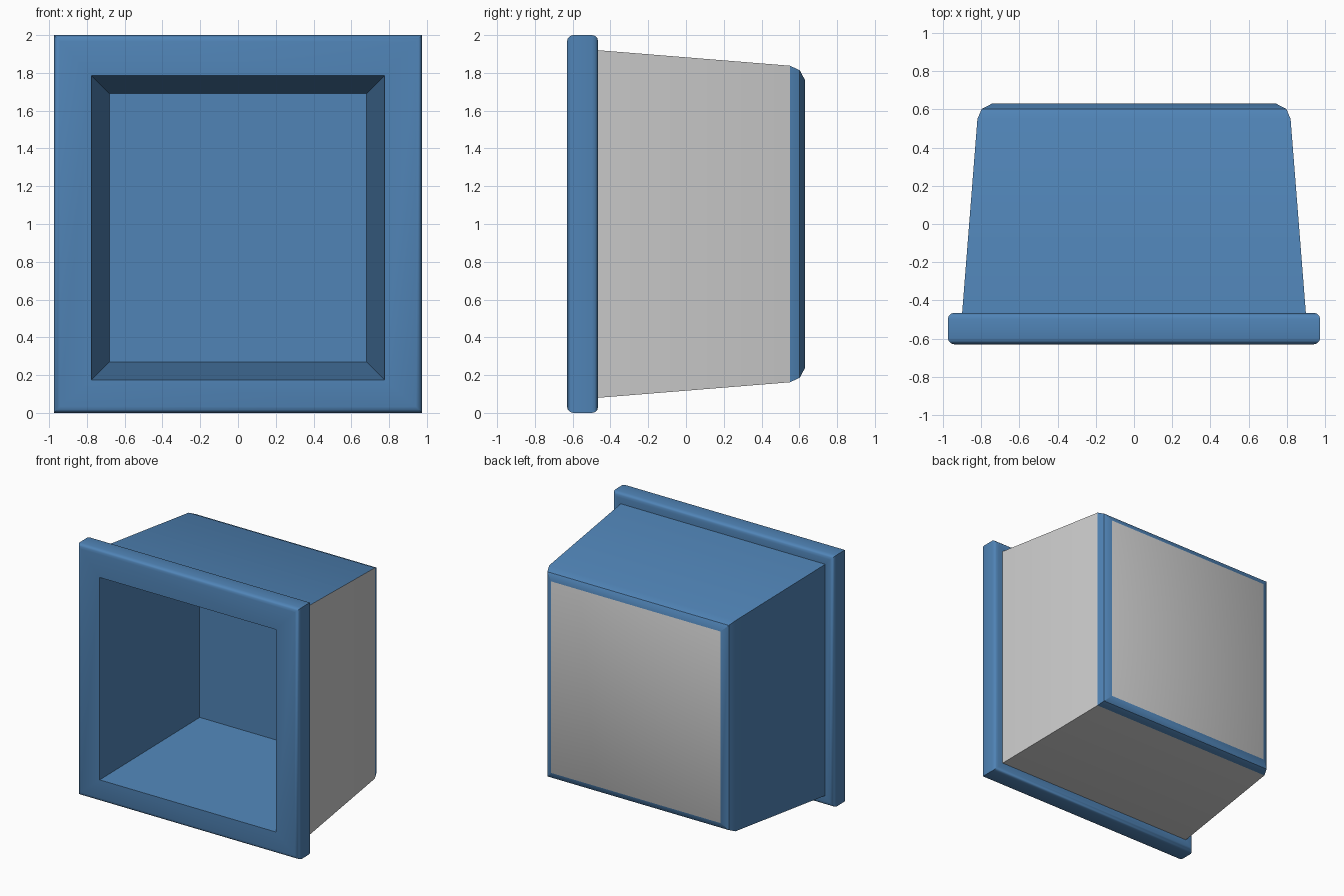
import bpy, bmesh, math

if "Cube" in bpy.data.objects:
    bpy.data.objects.remove(bpy.data.objects["Cube"])

blue = bpy.data.materials.new("blue_paint")
blue.diffuse_color = (0.08, 0.23, 0.47, 1)
blue.use_nodes = True
blue.node_tree.nodes["Principled BSDF"].inputs["Base Color"].default_value = blue.diffuse_color

# Rounded rim lip: quarter-circle offsets (y, inset), front then back edge
R, SEG = 0.033, 3
Y0, Y1, RX, RZ = -0.63, -0.465, 0.975, 1.0
arc = [math.pi / 2 * i / SEG for i in range(SEG + 1)]
front = [(Y0 + R * (1 - math.cos(a)), R * (1 - math.sin(a))) for a in arc]
back = [(Y1 - (y - Y0), d) for y, d in reversed(front)]

# Rectangular sections (y, half width, half height, centre z), cavity to back
sections = [(0.49, 0.68, 0.71, 0.98), (Y0, 0.776, 0.805, 0.98)]
sections += [(y, RX - d, RZ - d, 1.0) for y, d in front + back]
BODY = len(sections)
sections += [(Y1, 0.90, 0.92, 1.0), (0.55, 0.82, 0.838, 1.0),
             (0.602, 0.798, 0.814, 1.0), (0.63, 0.745, 0.762, 1.0)]

bm = bmesh.new()
loops = [[bm.verts.new((sx * hx, y, cz + sz * hz))
          for sx, sz in ((-1, -1), (1, -1), (1, 1), (-1, 1))]
         for y, hx, hz, cz in sections]

# Cavity back wall
bm.faces.new(loops[0])
# Walls between sections; bottom and right body walls are bare grey
for i, (a, b) in enumerate(zip(loops, loops[1:])):
    for k in range(4):
        n = (k + 1) % 4
        f = bm.faces.new((a[k], a[n], b[n], b[k]))
        f.material_index = 1 if i == BODY and k in (0, 1) else 0
# Outer back panel, bare grey
bm.faces.new(loops[-1]).material_index = 1
bmesh.ops.recalc_face_normals(bm, faces=bm.faces[:])

mesh = bpy.data.meshes.new("rimmed_box")
bm.to_mesh(mesh)
bm.free()
mesh.materials.append(blue)
mesh.materials.append(None)
box = bpy.data.objects.new("rimmed_box", mesh)
bpy.context.collection.objects.link(box)

# Smooth the rounded lip, keep the box edges sharp
bpy.context.view_layer.objects.active = box
box.select_set(True)
bpy.ops.object.shade_smooth_by_angle(angle=math.radians(31))
